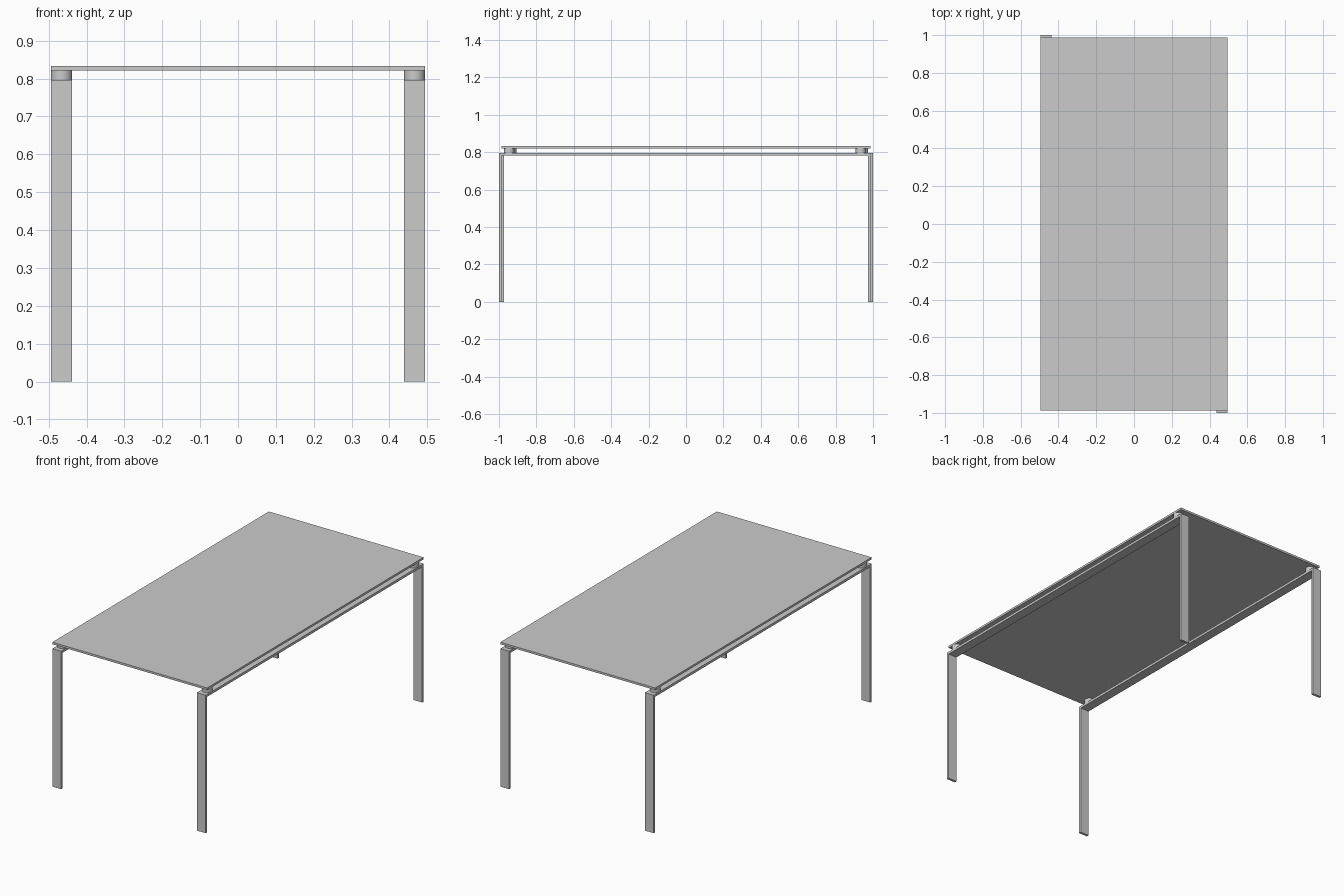
import bpy
import math

cube = bpy.data.objects.get("Cube")
if cube:
    bpy.data.objects.remove(cube, do_unlink=True)

grey = bpy.data.materials.new("light grey")
grey.use_nodes = True
colour = (0.6, 0.6, 0.6, 1)
grey.diffuse_color = colour
grey.node_tree.nodes["Principled BSDF"].inputs["Base Color"].default_value = colour


def box(name, x, y, z):
    """Box from (min, max) ranges on each axis."""
    centre = [(a + b) / 2 for a, b in (x, y, z)]
    bpy.ops.mesh.primitive_cube_add(size=1, location=centre)
    ob = bpy.context.object
    ob.name = name
    ob.scale = [b - a for a, b in (x, y, z)]
    bpy.ops.object.transform_apply(location=False, rotation=False, scale=True)
    ob.data.materials.append(grey)
    return ob


def spacer(name, x, y):
    """Round puck holding the top above the rail."""
    bpy.ops.mesh.primitive_cylinder_add(vertices=32, radius=WIDTH / 2, depth=TOP_Z - RAIL_TOP,
                                        location=(x, y, (RAIL_TOP + TOP_Z) / 2))
    ob = bpy.context.object
    ob.name = name
    ob.data.materials.append(grey)
    bpy.ops.object.shade_smooth_by_angle(angle=math.radians(30))


WIDTH = 0.056       # leg and rail width
THICK = 0.014       # leg and rail thickness
RAIL_TOP = 0.796
TOP_Z = 0.821       # underside of the table top
HALF = 0.994        # half length of a leg frame

# Table top
box("table_top", (-0.494, 0.494), (-0.987, 0.987), (TOP_Z, 0.833))

# Two leg frames, each shifted slightly along the table in opposite directions
for side, s in (("left", 1), ("right", -1)):
    x = s * (0.494 - WIDTH / 2)
    xr = (x - WIDTH / 2, x + WIDTH / 2)
    shift = -0.006 * s
    box(side + "_rail", xr, (shift - HALF, shift + HALF), (RAIL_TOP - THICK, RAIL_TOP))
    for end, e in (("front", -1), ("back", 1)):
        ys = sorted((shift + e * HALF, shift + e * (HALF - THICK)))
        box(f"{end}_{side}_leg", xr, ys, (0, RAIL_TOP - THICK))
        spacer(f"{end}_{side}_spacer", x, shift + e * 0.94)
